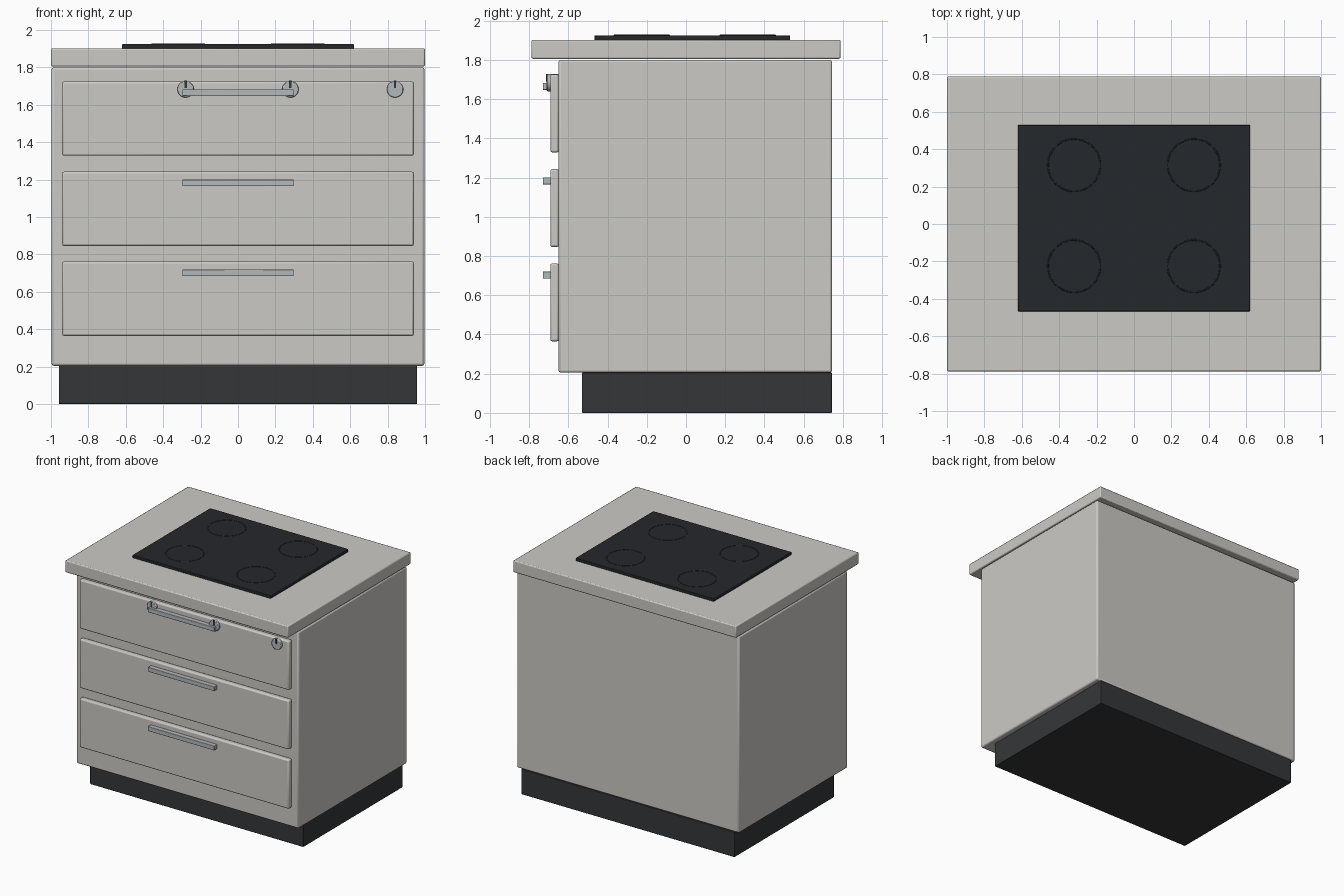
import bpy, math

if "Cube" in bpy.data.objects:
    bpy.data.objects.remove(bpy.data.objects["Cube"])

def material(name, color):
    m = bpy.data.materials.new(name)
    m.diffuse_color = (*color, 1)
    m.use_nodes = True
    m.node_tree.nodes["Principled BSDF"].inputs["Base Color"].default_value = m.diffuse_color
    return m

ENAMEL = material("warm_grey", (0.60, 0.59, 0.56))
DARK = material("dark_plinth", (0.035, 0.037, 0.04))
GLASS = material("black_glass", (0.018, 0.021, 0.024))
STEEL = material("steel", (0.45, 0.48, 0.50))
RING = material("ring_grey", (0.025, 0.028, 0.031))

def finish(obj, name, mat, bevel=0, segments=2):
    obj.name = name
    obj.data.materials.append(mat)
    if bevel:
        b = obj.modifiers.new("Bevel", 'BEVEL')
        b.width, b.segments = bevel, segments
    bpy.ops.object.shade_smooth_by_angle(angle=math.radians(35))
    return obj

def box(name, x, y, z, mat, bevel=0.0):
    """Box from (min, max) ranges."""
    bpy.ops.mesh.primitive_cube_add(size=1, location=[sum(r) / 2 for r in (x, y, z)])
    obj = bpy.context.object
    obj.scale = [r[1] - r[0] for r in (x, y, z)]
    bpy.ops.object.transform_apply(location=False, rotation=False, scale=True)
    return finish(obj, name, mat, bevel)

# Carcass, plinth and worktop
box("plinth", (-0.957, 0.957), (-0.53, 0.745), (0, 0.205), DARK, 0.004)
box("cabinet_body", (-0.997, 0.997), (-0.65, 0.745), (0.205, 1.8), ENAMEL, 0.012)
box("worktop", (-1, 1), (-0.788, 0.788), (1.805, 1.902), ENAMEL, 0.008)

# Drawer fronts with bar handles
for i, top in enumerate((1.725, 1.243, 0.762), 1):
    box(f"drawer_front_{i}", (-0.94, 0.94), (-0.692, -0.648),
        (top - 0.397, top), ENAMEL, 0.01)
    h = top - 0.06
    box(f"drawer_handle_{i}", (-0.298, 0.298), (-0.73, -0.69),
        (h - 0.018, h + 0.018), STEEL, 0.003)

# Control knobs with pointer marks
for i, x in enumerate((-0.28, 0.28, 0.84), 1):
    bpy.ops.mesh.primitive_cylinder_add(vertices=32, radius=0.044, depth=0.06,
                                        location=(x, -0.68, 1.683),
                                        rotation=(math.pi / 2, 0, 0))
    finish(bpy.context.object, f"knob_{i}", STEEL, 0.005)
    box(f"knob_pointer_{i}", (x - 0.006, x + 0.006), (-0.714, -0.705),
        (1.69, 1.729), DARK)

# Glass hob with four cooking zone rings
box("hob_glass", (-0.62, 0.62), (-0.467, 0.53), (1.9, 1.925), GLASS, 0.004)
for x in (-0.32, 0.32):
    for y in (-0.225, 0.315):
        bpy.ops.mesh.primitive_torus_add(major_radius=0.14, minor_radius=0.005,
                                         major_segments=48, minor_segments=8,
                                         location=(x, y, 1.9235))
        side = "left" if x < 0 else "right"
        finish(bpy.context.object, f"cooking_ring_{side}_{'front' if y < 0 else 'rear'}", RING)
